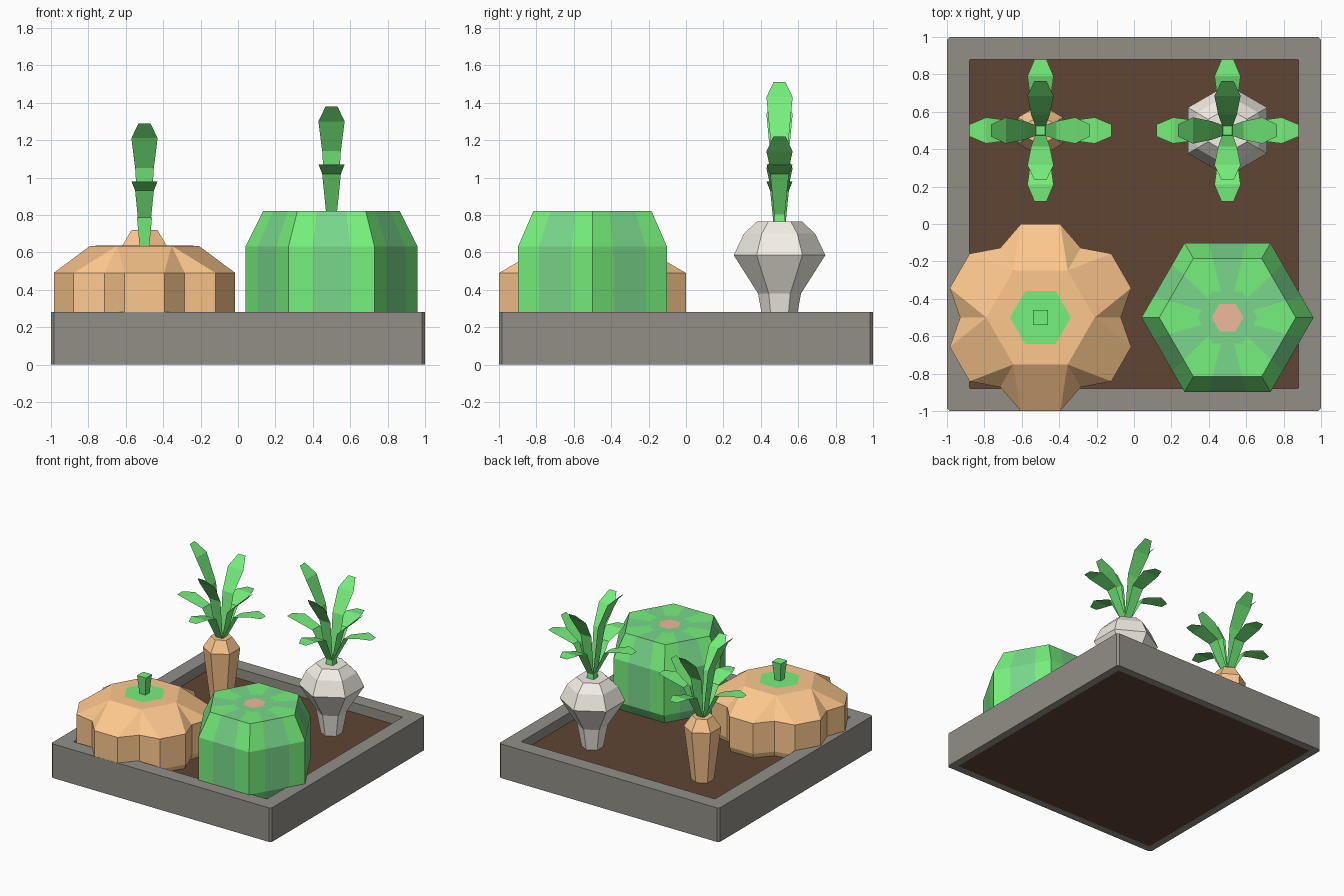
import bpy, bmesh
from math import cos, sin, radians, pi

if "Cube" in bpy.data.objects:
    bpy.data.objects.remove(bpy.data.objects["Cube"])


def mat(name, rgb):
    m = bpy.data.materials.new(name)
    m.diffuse_color = (*rgb, 1)
    m.use_nodes = True
    m.node_tree.nodes["Principled BSDF"].inputs["Base Color"].default_value = m.diffuse_color
    return m


STONE = mat("stone", (.287, .275, .244))
SOIL = mat("soil", (.116, .060, .033))
ORANGE = mat("orange", (.99, .58, .27))
WHITE = mat("white", (.91, .87, .79))
GREEN = mat("green", (.18, .87, .20))
PALE = mat("pale_green", (.19, .68, .26))
PINK = mat("pink", (.87, .48, .34))


def finish(name, bm, mats, normals=True):
    bmesh.ops.remove_doubles(bm, verts=bm.verts, dist=1e-5)
    if normals:
        bmesh.ops.recalc_face_normals(bm, faces=bm.faces)
    me = bpy.data.meshes.new(name)
    bm.to_mesh(me)
    bm.free()
    for m in mats:
        me.materials.append(m)
    ob = bpy.data.objects.new(name, me)
    bpy.context.collection.objects.link(ob)
    return ob


def loft(name, rings, mats, pick=lambda r, s: 0, caps=(0, 0), loop=False):
    """Skin a stack of equal-length rings; pick(ring, side) chooses the material."""
    bm = bmesh.new()
    vs = [[bm.verts.new(p) for p in ring] for ring in rings]
    n = len(rings[0])
    for r in range(len(vs) if loop else len(vs) - 1):
        a, b = vs[r], vs[(r + 1) % len(vs)]
        for s in range(n):
            t = (s + 1) % n
            bm.faces.new((a[s], a[t], b[t], b[s])).material_index = pick(r, s)
    if not loop:
        bm.faces.new(vs[0][::-1]).material_index = caps[0]
        bm.faces.new(vs[-1]).material_index = caps[1]
    bmesh.ops.dissolve_degenerate(bm, dist=1e-5, edges=bm.edges)
    return finish(name, bm, mats)


def polar(c, r, z, deg):
    return (c[0] + r * cos(radians(deg)), c[1] + r * sin(radians(deg)), z)


def hexring(c, r, z, turn=0):
    return [polar(c, r, z, turn + 60 * i) for i in range(6)]


def square(h, z, cut=0.0, c=(0, 0)):
    k = h - cut
    pts = [(h, -k), (h, k), (k, h), (-k, h), (-h, k), (-h, -k), (-k, -h), (k, -h)]
    return [(c[0] + x, c[1] + y, z) for x, y in pts]


# Planter frame and soil
loft("planter_frame", [square(1, 0, .016), square(1, .28, .016),
                       square(.88, .28, .004), square(.88, .2, .004),
                       square(.94, 0, .004)], [STONE], loop=True)
loft("soil_bed", [square(.94, 0, .004), square(.88, .2, .004)], [SOIL])

# Striped melon: every hexagon side is split in three
MC = (.5, -.5)


def split_hex(r, z):
    pts = []
    h = hexring(MC, r, z)
    for i in range(6):
        a, b = h[i], h[(i + 1) % 6]
        for t in (0, .283, .717):
            pts.append((a[0] + (b[0] - a[0]) * t, a[1] + (b[1] - a[1]) * t, z))
    return pts


def melon_mat(r, s):
    return 1 if s % 3 == 1 or r == 4 else 0


loft("melon", [split_hex(r, z) for r, z in ((.41, .2), (.46, .281), (.46, .63), (.365, .82),
                                            (.16, .82), (.085, .82))],
     [GREEN, PALE, PINK], melon_mat, caps=(0, 2))

# Pumpkin: six flat lobes with creases, closing to a hexagon on top
PC = (-.5, -.5)


def lobes(k, z):
    return [polar(PC, r * k, z, 60 * i + a) for i in range(6)
            for a, r in ((0, .43), (18, .51), (42, .51))]


def hex3(r, z):
    # hexagon with repeated corners so creases run to the corners
    h = hexring(PC, r, z)
    return [p for i in range(6) for p in (h[i], h[i], h[(i + 1) % 6])]


loft("pumpkin", [lobes(.97, .2), lobes(1, .24), lobes(1, .49), hex3(.29, .635), hex3(.163, .636)],
     [ORANGE, GREEN], caps=(0, 1))
loft("pumpkin_stem", [square(.026, .63, .0, PC), square(.04, .785, .0, PC)], [GREEN])

# Root vegetables
CC, TC = (-.5, .5), (.5, .5)
loft("carrot", [hexring(CC, r, z, 30) for r, z in ((.085, .19), (.14, .63), (.08, .72))], [ORANGE])
loft("turnip", [hexring(TC, r, z, 30) for r, z in
                ((.08, .19), (.115, .38), (.245, .585), (.19, .70), (.12, .765))], [WHITE])


def leaf(bm, c, ang, prof, dz):
    """Thin bent blade; prof holds (reach, height, half width)."""
    ca, sa = cos(ang), sin(ang)
    prev = None
    for r, z, w in prof:
        row = [bm.verts.new((c[0] + r * ca - s * w * sa, c[1] + r * sa + s * w * ca, z + dz))
               for s in (1, -1)]
        if prev:
            bm.faces.new((prev[0], row[0], row[1], prev[1]))
        prev = row


# Leaf tufts: a steep upper blade and a flatter lower blade in four directions
for name, c, dz in (("carrot", CC, -.09), ("turnip", TC, 0)):
    bm = bmesh.new()
    for i, top in enumerate((1.22, 1.38, 1.51, 1.38)):
        ang = i * pi / 2
        leaf(bm, c, ang, [(.025, .81, .028), (.085, .81 + (top - .81) * .58, .05),
                          (.185, top - .08, .07), (.265, top, .032)], dz)
        leaf(bm, c, ang, [(.025, .80, .028), (.14, 1.02, .05),
                          (.29, 1.07, .07), (.38, 1.065, .032)], dz)
    finish(name + "_leaves", bm, [GREEN], normals=False)
    base = .71 if dz else .755
    loft(name + "_crown", [square(.032, base, 0, c), square(.025, .82 + dz, 0, c)], [GREEN])
